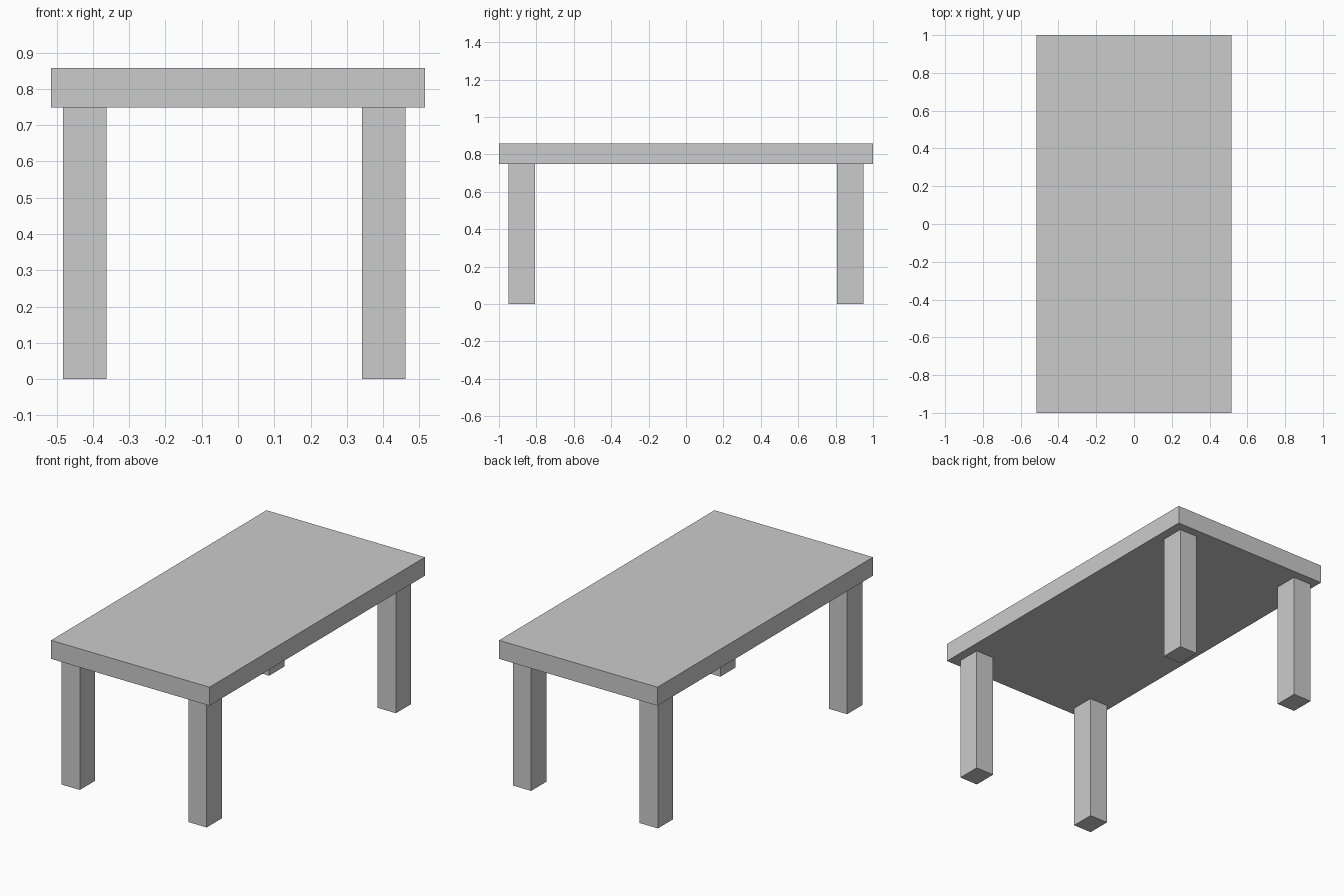
import bpy

if "Cube" in bpy.data.objects:
    bpy.data.objects.remove(bpy.data.objects["Cube"])


def box(name, x, y, z):
    """Box spanning the given (min, max) ranges."""
    spans = (x, y, z)
    bpy.ops.mesh.primitive_cube_add(size=1, location=[(a + b) / 2 for a, b in spans])
    obj = bpy.context.object
    obj.name = name
    obj.scale = [b - a for a, b in spans]
    bpy.ops.object.transform_apply(location=False, rotation=False, scale=True)
    return obj


TOP_Z, UNDERSIDE_Z = 0.858, 0.749

# Table top slab
box("table_top", (-0.515, 0.515), (-1, 1), (UNDERSIDE_Z, TOP_Z))

# Four legs, set slightly off centre towards the left
for side, x in (("left", (-0.482, -0.363)), ("right", (0.342, 0.461))):
    for end, y in (("front", (-0.949, -0.808)), ("back", (0.808, 0.949))):
        box(f"{end}_{side}_leg", x, y, (0, UNDERSIDE_Z))
